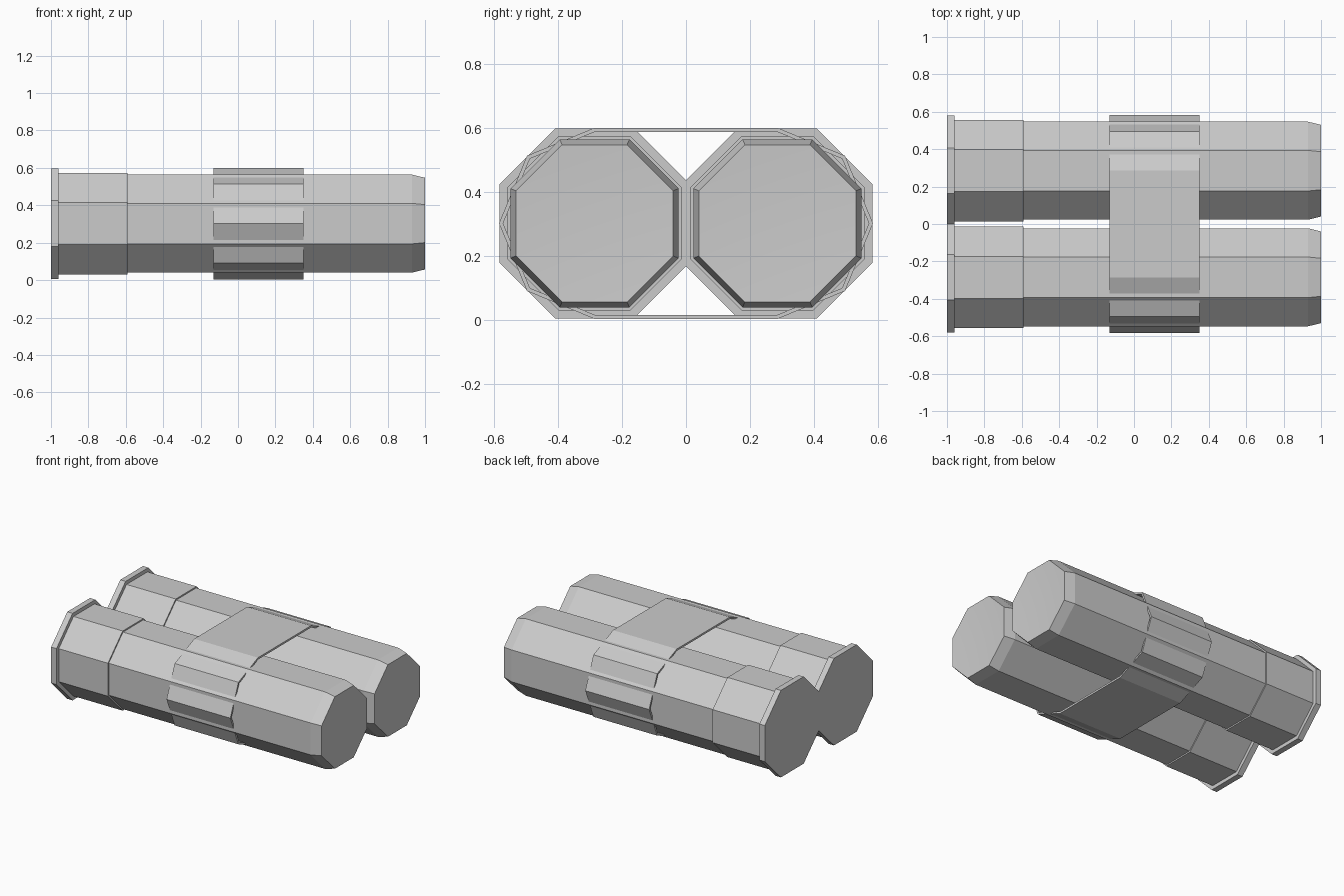
import bpy, bmesh, math

if "Cube" in bpy.data.objects:
    bpy.data.objects.remove(bpy.data.objects["Cube"])

CY, CZ = 0.285, 0.302          # tube axis offset and height

grey = bpy.data.materials.new("plain grey")
grey.diffuse_color = (0.6, 0.6, 0.6, 1)
grey.use_nodes = True
grey.node_tree.nodes["Principled BSDF"].inputs["Base Color"].default_value = grey.diffuse_color


def finish(bm, name):
    bmesh.ops.recalc_face_normals(bm, faces=bm.faces[:])
    mesh = bpy.data.meshes.new(name)
    bm.to_mesh(mesh)
    bm.free()
    mesh.materials.append(grey)
    ob = bpy.data.objects.new(name, mesh)
    bpy.context.collection.objects.link(ob)
    return ob


def octagon_tube(name, y, profile):
    """Sweep (x, distance to flat) steps round an axis along x."""
    bm = bmesh.new()
    rings = []
    for x, flat in profile:
        r = flat / math.cos(math.pi / 8)
        rings.append([bm.verts.new((x, y + r * math.cos(a), CZ + r * math.sin(a)))
                      for a in (math.pi / 8 + k * math.pi / 4 for k in range(8))])
    for a, b in zip(rings, rings[1:]):
        for k in range(8):
            bm.faces.new((a[k], a[(k + 1) % 8], b[(k + 1) % 8], b[k]))
    bm.faces.new(rings[0])
    # slightly dished front end
    hub = bm.verts.new((profile[-1][0] - 0.015, y, CZ))
    dish = [bm.faces.new((rings[-1][k], rings[-1][(k + 1) % 8], hub)) for k in range(8)]
    for f in dish:
        f.smooth = True
    for k in range(8):
        bm.edges.get((rings[-1][k], rings[-1][(k + 1) % 8])).smooth = False
    return finish(bm, name)


def strap_loop(r):
    """Faceted stadium outline in y, z around both tubes."""
    pts = []
    for side, start in ((1, -90), (-1, 90)):
        for k in range(5):
            a = math.radians(start + 45 * k)
            pts.append((side * CY + r * math.cos(a), CZ + r * math.sin(a)))
    return pts


# Rim, rear sleeve, main body and tapered end of each tube
profile = [(-1.0, 0.296), (-0.96, 0.296), (-0.96, 0.271), (-0.59, 0.271),
           (-0.59, 0.262), (0.93, 0.262), (1.0, 0.245)]
octagon_tube("front_tube", -CY, profile)
octagon_tube("back_tube", CY, profile)

# Hollow strap joining the tubes
bm = bmesh.new()
x0, x1 = -0.13, 0.35
loops = [[bm.verts.new((x, y, z)) for y, z in strap_loop(r)]
         for x, r in ((x0, 0.298), (x1, 0.298), (x1, 0.285), (x0, 0.285))]
for i in range(4):
    a, b = loops[i], loops[(i + 1) % 4]
    for k in range(10):
        j = (k + 1) % 10
        bm.faces.new((a[k], a[j], b[j], b[k]))
finish(bm, "strap")
